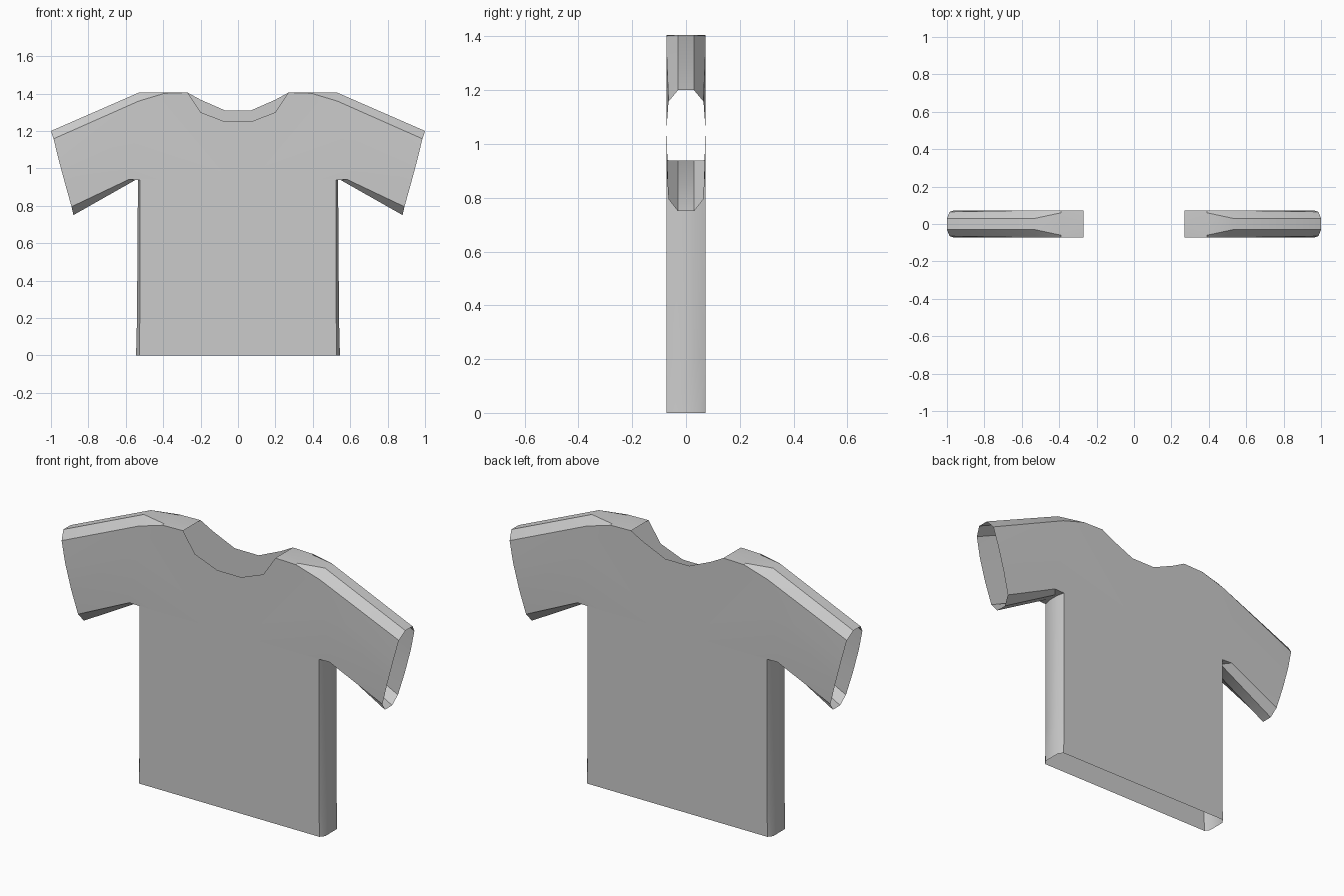
import bpy, bmesh, math

if "Cube" in bpy.data.objects:
    bpy.data.objects.remove(bpy.data.objects["Cube"])

D = 0.073   # half depth of the front and back panels
R = 0.03    # half depth of the flat ridge along shoulders and sides

# Seam chains, each entry: panel edge (x, y, z) and ridge (x, y, z)
shoulder = [((0.27, D, 1.405), (0.27, R, 1.405)),
            ((0.39, D, 1.402), (0.39, 0.06, 1.405)),
            ((0.53, D, 1.36), (0.53, R, 1.405)),
            ((0.986, 0.065, 1.158), (1.0, R, 1.20))]
underside = [((0.89, 0.065, 0.795), (0.88, R, 0.75)),
             ((0.585, D, 0.94), (0.548, R, 0.938)),
             ((0.525, D, 0.938), (0.535, R, 0.938)),
             ((0.525, D, 0.20), (0.54, R, 0.20)),
             ((0.527, D, 0.0), (0.545, R + 0.02, 0.0))]

# Sleeve panel: rows from the arm line to the sleeve opening
arm_line = [(0.53, D, 1.36), (0.54, D, 1.22), (0.56, D, 1.08), (0.585, D, 0.94)]
cuff = [(0.986, 0.065, 1.158), (0.96, D, 1.05), (0.925, D, 0.92), (0.89, 0.065, 0.795)]

# Neckline in (x, z) from centre to shoulder
neck = {-1: [(0, 1.25), (0.07, 1.25), (0.20, 1.30)],
        1: [(0, 1.31), (0.07, 1.31), (0.20, 1.367)]}

bm = bmesh.new()


def face(points, sx, sy):
    bm.faces.new([bm.verts.new((x * sx, y * sy, z)) for x, y, z in points])


def flip(p):
    return (p[0], -p[1], p[2])


for sx in (-1, 1):
    for sy in (-1, 1):
        # Upper and lower body panel
        neckline = [(x, D, z) for x, z in neck[sy]]
        face(neckline + [p for p, _ in shoulder[:3]] + arm_line[1:]
             + [underside[2][0], (0, D, 0.938)], sx, sy)
        face([(0, D, 0.938), underside[2][0], underside[3][0], (0, D, 0.20)], sx, sy)
        face([(0, D, 0.20), underside[3][0], underside[4][0], (0, D, 0)], sx, sy)
        # Sleeve panel
        for i in range(3):
            face([arm_line[i], cuff[i], cuff[i + 1], arm_line[i + 1]], sx, sy)
        # Slanted strips beside the ridge
        for chain in (shoulder, underside):
            for (p, r), (p2, r2) in zip(chain, chain[1:]):
                face([p, p2, r2, r], sx, sy)
    # Ridge strips joining front to back
    for chain in (shoulder, underside):
        for (_, r), (_, r2) in zip(chain, chain[1:]):
            face([r, r2, flip(r2), flip(r)], sx, 1)

bmesh.ops.remove_doubles(bm, verts=bm.verts, dist=0.0005)
bmesh.ops.recalc_face_normals(bm, faces=bm.faces)
front = min(bm.faces, key=lambda f: f.calc_center_median().y - f.calc_area())
if front.normal.y * front.calc_center_median().y < 0:
    bmesh.ops.reverse_faces(bm, faces=bm.faces)

mesh = bpy.data.meshes.new("shirt")
bm.to_mesh(mesh)
bm.free()
shirt = bpy.data.objects.new("shirt", mesh)
bpy.context.collection.objects.link(shirt)
bpy.context.view_layer.objects.active = shirt
shirt.select_set(True)
bpy.ops.object.shade_smooth_by_angle(angle=math.radians(30))
